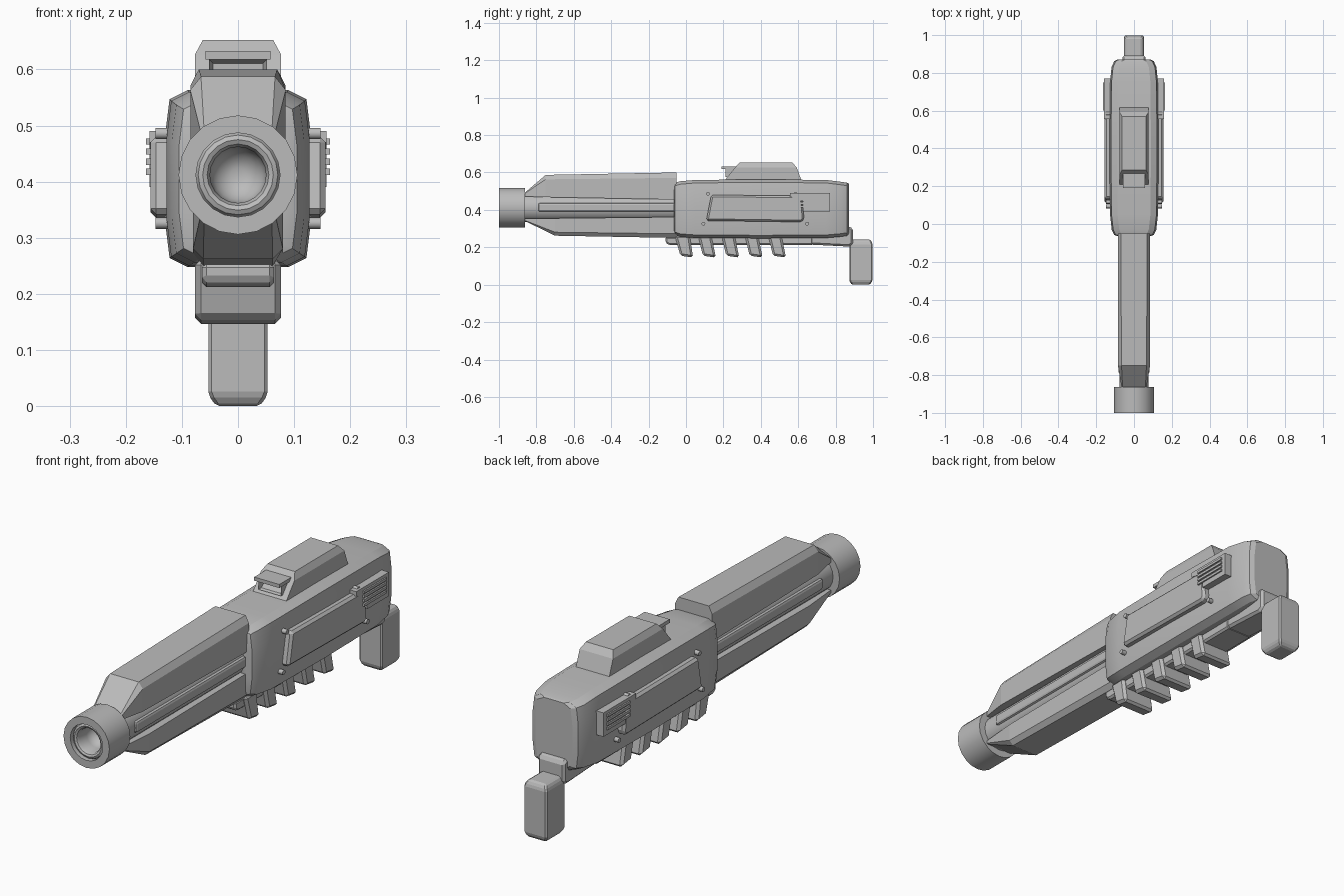
import bpy, bmesh, math
from mathutils import Matrix

cube = bpy.data.objects.get("Cube")
if cube:
    bpy.data.objects.remove(cube, do_unlink=True)

grey = bpy.data.materials.new("mid_grey")
grey.use_nodes = True
grey.diffuse_color = (0.5, 0.5, 0.5, 1)
grey.node_tree.nodes["Principled BSDF"].inputs["Base Color"].default_value = (0.5, 0.5, 0.5, 1)


def finish(name, bm, bevel=0, segments=1, smooth=0):
    bmesh.ops.recalc_face_normals(bm, faces=bm.faces[:])
    mesh = bpy.data.meshes.new(name)
    bm.to_mesh(mesh)
    bm.free()
    mesh.materials.append(grey)
    obj = bpy.data.objects.new(name, mesh)
    bpy.context.collection.objects.link(obj)
    if bevel:
        mod = obj.modifiers.new("Bevel", "BEVEL")
        mod.width, mod.segments = bevel, segments
        mod.limit_method, mod.angle_limit = "ANGLE", math.radians(30)
    if smooth:
        bpy.ops.object.select_all(action="DESELECT")
        obj.select_set(True)
        bpy.context.view_layer.objects.active = obj
        bpy.ops.object.shade_smooth_by_angle(angle=math.radians(smooth))
    return obj


def loft(name, rings, **kw):
    """Skin between closed rings of points and cap both ends."""
    bm = bmesh.new()
    vs = [[bm.verts.new(p) for p in ring] for ring in rings]
    n = len(vs[0])
    for a, b in zip(vs, vs[1:]):
        for i in range(n):
            j = (i + 1) % n
            bm.faces.new((a[i], a[j], b[j], b[i]))
    bm.faces.new(vs[0])
    bm.faces.new(vs[-1][::-1])
    return finish(name, bm, **kw)


def slab(name, outline, x0, x1, **kw):
    """Side outline of (y, z) points spanning x0 to x1."""
    return loft(name, [[(x, y, z) for y, z in outline] for x in (x0, x1)], **kw)


def box(name, x, y, z, **kw):
    return slab(name, [(y[0], z[0]), (y[1], z[0]), (y[1], z[1]), (y[0], z[1])], x[0], x[1], **kw)


def lathe(name, profile, z, sides, smooth):
    """Revolve (radius, y) points around the barrel axis."""
    rings = [[(r * math.cos(t), y, z + r * math.sin(t))
              for t in (math.tau * i / sides for i in range(sides))] for r, y in profile]
    return loft(name, rings, smooth=smooth)


def inset_front(obj, thickness, depth):
    """Recess the face that points most towards -y."""
    bm = bmesh.new()
    bm.from_mesh(obj.data)
    face = min(bm.faces, key=lambda f: f.normal.y)
    bmesh.ops.inset_region(bm, faces=[face], thickness=thickness)
    for v in face.verts:
        v.co.y += depth
    bm.to_mesh(obj.data)
    bm.free()


# Main body: crowned section with rounded ends
def body_ring(y, w, top, bottom):
    half = [(w - 0.04, top), (w - 0.008, top - 0.016), (w, top - 0.08),
            (w, bottom + 0.08), (w - 0.008, bottom + 0.016), (w - 0.04, bottom)]
    return [(x, y, z) for x, z in half] + [(-x, y, z) for x, z in reversed(half)]


loft("body", [body_ring(*s) for s in (
    (-0.065, 0.085, 0.535, 0.275), (-0.058, 0.105, 0.545, 0.265), (-0.03, 0.118, 0.553, 0.256),
    (0.05, 0.127, 0.56, 0.25), (0.4, 0.13, 0.563, 0.248), (0.75, 0.127, 0.56, 0.25),
    (0.83, 0.119, 0.55, 0.257), (0.862, 0.105, 0.545, 0.262), (0.872, 0.085, 0.54, 0.268))], smooth=25)


# Barrel shrouds above and below
def shroud_ring(y, w, inner, outer, flat):
    edge = outer + (inner - outer) * 0.2
    half = [(w, inner), (w, edge), (flat, outer)]
    return [(x, y, z) for x, z in half] + [(-x, y, z) for x, z in reversed(half)]


loft("upper_shroud", [shroud_ring(-0.87, 0.065, 0.472, 0.485, 0.06),
                      shroud_ring(-0.75, 0.085, 0.468, 0.587, 0.066),
                      shroud_ring(-0.05, 0.085, 0.455, 0.6, 0.07)])
loft("lower_shroud", [shroud_ring(-0.87, 0.065, 0.355, 0.345, 0.06),
                      shroud_ring(-0.7, 0.08, 0.355, 0.262, 0.062),
                      shroud_ring(-0.05, 0.08, 0.362, 0.25, 0.062)])

# Barrel core and hollow muzzle
AXIS = 0.412
lathe("barrel", [(0.076, -0.88), (0.076, -0.05)], AXIS, 20, 30)
bowl = [(0.05 * math.cos(a), -0.93 + 0.05 * math.sin(a))
        for a in (math.pi / 2 * i / 6 for i in range(6))]
lathe("muzzle", [(0.08, -0.862), (0.106, -0.862), (0.106, -1), (0.075, -1), (0.075, -0.978),
                 (0.071, -0.986), (0.063, -0.99), (0.055, -0.986), (0.05, -0.975)] + bowl,
      AXIS, 20, 35)

# Sight housing with a recessed lens hood
loft("sight_housing", [
    [(s * 0.077, y, 0.55) for s, y in ((-1, 0.2), (1, 0.2), (1, 0.62), (-1, 0.62))],
    [(s * 0.077, y, 0.626) for s, y in ((-1, 0.262), (1, 0.262), (1, 0.592), (-1, 0.592))],
    [(s * 0.063, y, 0.652) for s, y in ((-1, 0.285), (1, 0.285), (1, 0.57), (-1, 0.57))]])
hood = slab("sight_hood", [(0.21, 0.575), (0.3, 0.575), (0.3, 0.618), (0.21, 0.618)], -0.052, 0.052)
inset_front(hood, 0.011, 0.03)
box("sight_brow", (-0.058, 0.058), (0.19, 0.3), (0.618, 0.633))

# Underside rail and slanted ribs
slab("under_rail", [(-0.11, 0.225), (-0.09, 0.212), (0.68, 0.212), (0.68, 0.27), (-0.11, 0.255)],
     -0.064, 0.064, bevel=0.008)
for i in range(5):
    y = 0.125 * i
    slab(f"rib_{i + 1}", [(y - 0.06, 0.262), (y - 0.03, 0.155), (y + 0.038, 0.145), (y + 0.02, 0.262)][::1]
         if i == 0 else [(y - 0.06, 0.262), (y - 0.035, 0.155), (y + 0.035, 0.145), (y + 0.01, 0.262)],
         -0.077, 0.077, bevel=0.011)

# Rear bracket and grip
slab("grip_bracket", [(0.65, 0.215), (0.87, 0.204), (0.893, 0.215), (0.893, 0.3), (0.87, 0.312), (0.65, 0.3)],
     -0.062, 0.062, bevel=0.01)
loft("grip", [[(sx * (0.053 - d), 0.935 + sy * (0.062 - d), z)
               for sx, sy in ((-1, -1), (1, -1), (1, 1), (-1, 1))]
              for z, d in ((0, 0.014), (0.02, 0), (0.222, 0), (0.242, 0.012))], bevel=0.006)

# Details repeated on both sides
for s, side in ((1, "left"), (-1, "right")):
    box(f"{side}_barrel_strip", (s * 0.06, s * 0.083), (-0.79, -0.06), (0.39, 0.437),
        bevel=0.01, segments=2)
    slab(f"{side}_panel", [(0.135, 0.48), (0.108, 0.342), (0.618, 0.335), (0.632, 0.35), (0.62, 0.475)],
         s * 0.11, s * 0.156, bevel=0.01)
    slab(f"{side}_vent", [(0.555, 0.49), (0.555, 0.47), (0.625, 0.455), (0.625, 0.39), (0.77, 0.39), (0.77, 0.49)],
         s * 0.11, s * 0.158)
    for k in range(4):
        z = 0.412 + 0.018 * k
        box(f"{side}_vent_slat_{k + 1}", (s * 0.15, s * 0.164), (0.6, 0.75), (z, z + 0.011))
    for k, (y, z) in enumerate(((0.117, 0.486), (0.093, 0.326), (0.648, 0.326), (0.585, 0.486))):
        bm = bmesh.new()
        bmesh.ops.create_cone(bm, cap_ends=True, segments=12, radius1=0.01, radius2=0.01, depth=0.05,
                              matrix=Matrix.Translation((s * 0.122, y, z)) @ Matrix.Rotation(math.pi / 2, 4, "Y"))
        finish(f"{side}_bolt_{k + 1}", bm, smooth=40)
